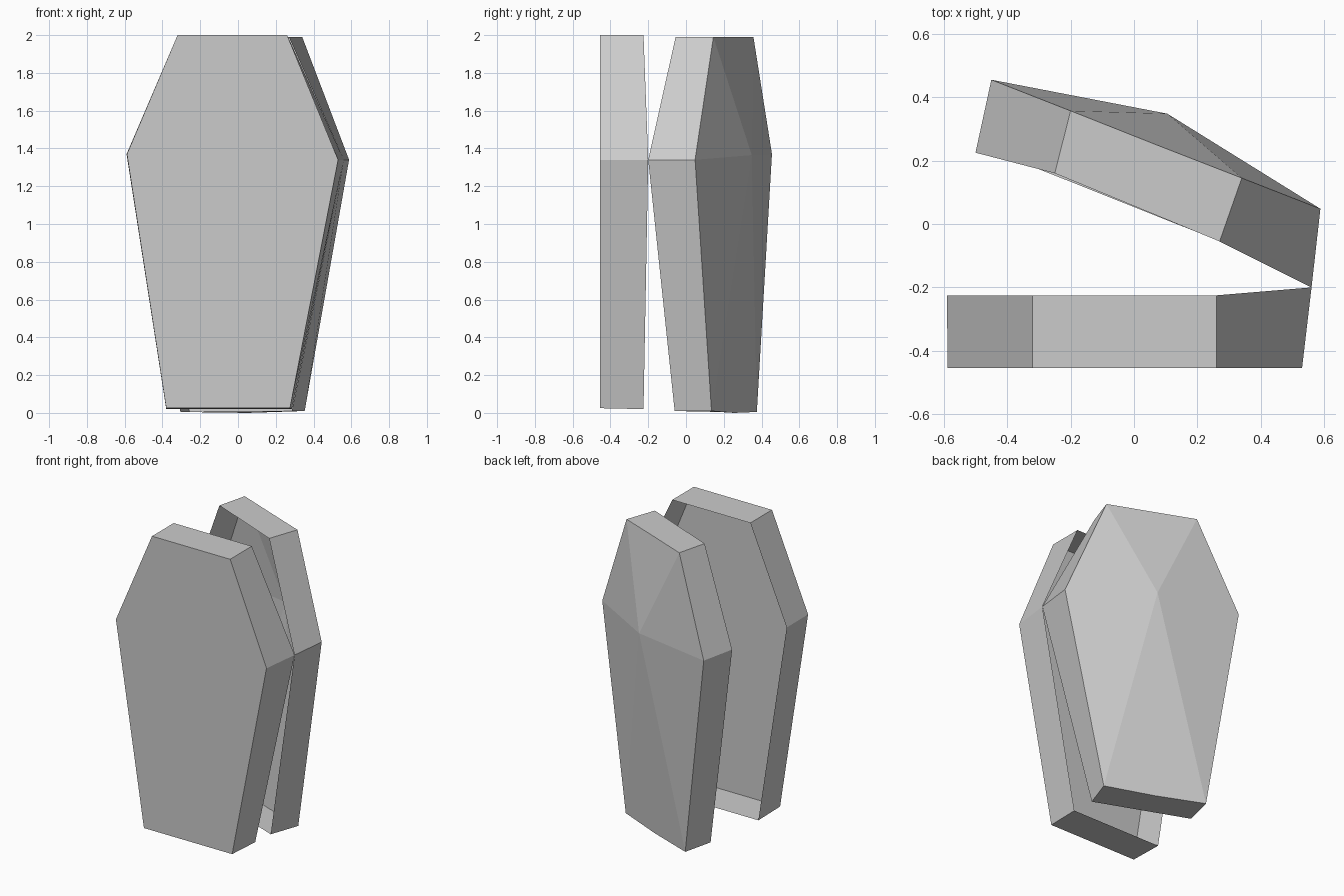
import bpy, bmesh

if "Cube" in bpy.data.objects:
    bpy.data.objects.remove(bpy.data.objects["Cube"])


def shell(name, rim, panel, ridge=None):
    """Open-sided hollow tray: walls join the open rim to a hexagonal panel.
    Both outlines run top-left, top-right, right, bottom-right, bottom-left, left.
    An optional ridge (top, middle, bottom) folds the panel down its centre."""
    bm = bmesh.new()
    r = [bm.verts.new(p) for p in rim]
    tl, tr, right, br, bl, left = p = [bm.verts.new(q) for q in panel]
    for i in range(6):
        j = (i + 1) % 6
        if ridge and i in (0, 3):
            continue
        bm.faces.new((r[i], r[j], p[j], p[i]))
    if ridge:
        top, mid, bot = [bm.verts.new(q) for q in ridge]
        bm.faces.new((r[0], r[1], tr, top, tl))
        bm.faces.new((r[3], r[4], bl, bot, br))
        # folded panel, triangulated towards the ridge centre
        loop = [tl, top, tr, right, br, bot, bl, left]
        for i in range(8):
            bm.faces.new((loop[i], loop[(i + 1) % 8], mid))
    else:
        bm.faces.new(p)
    bmesh.ops.recalc_face_normals(bm, faces=bm.faces)
    mesh = bpy.data.meshes.new(name)
    bm.to_mesh(mesh)
    bm.free()
    obj = bpy.data.objects.new(name, mesh)
    bpy.context.collection.objects.link(obj)
    return obj


# Lid: flat front, open at the back, touching the box at the right corner
shell("coffin_lid",
      rim=[(-.32, -.225, 2), (.26, -.225, 2), (.56, -.2, 1.34),
           (.285, -.225, .02), (-.38, -.225, .02), (-.59, -.225, 1.37)],
      panel=[(-.32, -.455, 2), (.26, -.455, 2), (.53, -.455, 1.34),
             (.275, -.455, .025), (-.38, -.455, .025), (-.588, -.455, 1.37)])

# Box: swung open, hollow towards the lid, ridged back
shell("coffin_box",
      rim=[(-.25, .16, 1.99), (.27, -.055, 1.99), (.56, -.2, 1.34),
           (.285, -.06, .01), (-.305, .175, .005), (-.5, .225, 1.37)],
      panel=[(-.2, .357, 1.99), (.34, .145, 1.99), (.588, .048, 1.34),
             (.353, .135, .01), (-.257, .375, .005), (-.45, .455, 1.37)],
      ridge=[(.07, .25, 1.99), (.105, .348, 1.365), (.05, .255, 0)])
